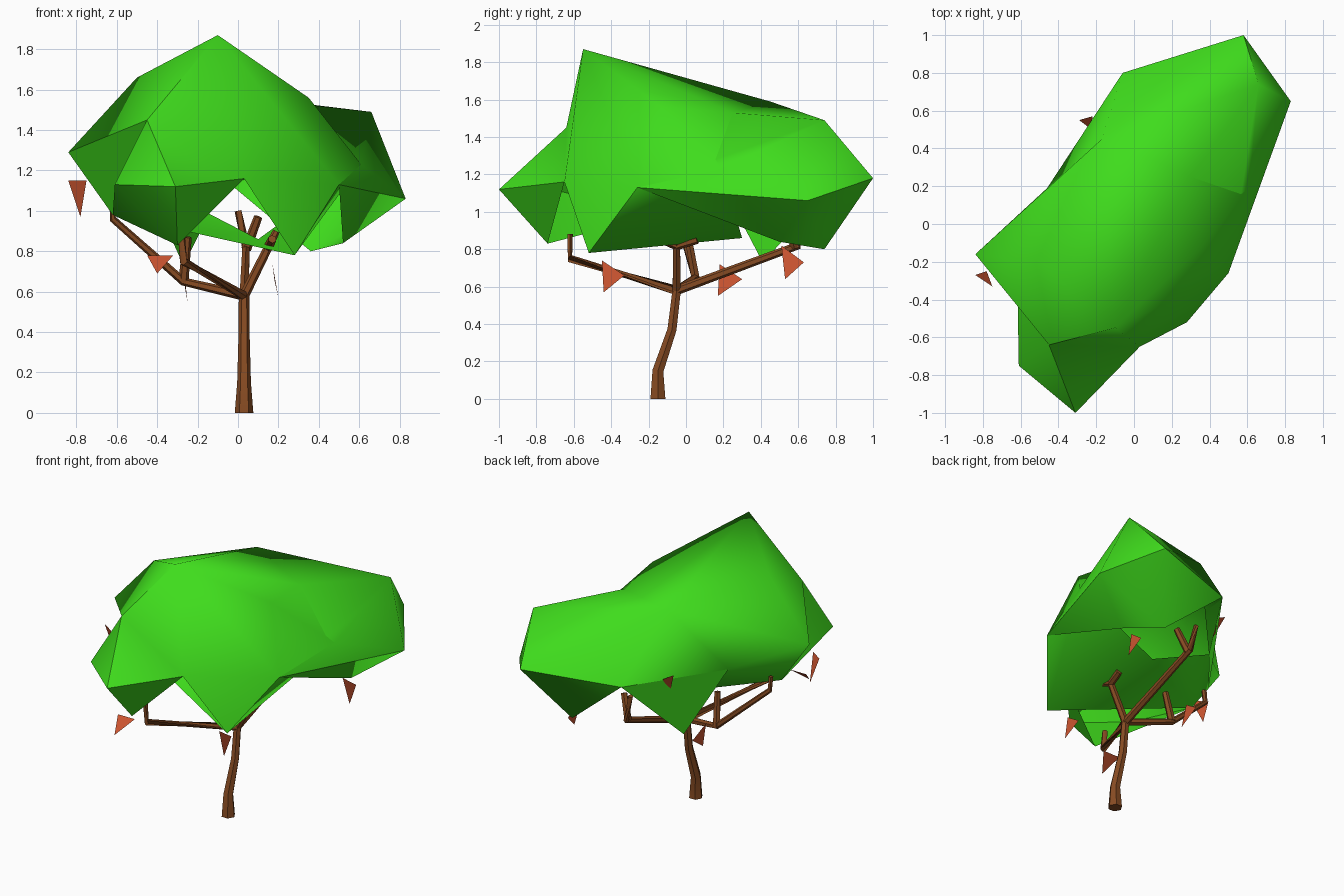
import bpy, bmesh, math
from mathutils import Vector as V

if "Cube" in bpy.data.objects:
    bpy.data.objects.remove(bpy.data.objects["Cube"])


def material(name, rgb):
    m = bpy.data.materials.new(name)
    m.diffuse_color = (*rgb, 1)
    m.use_nodes = True
    m.node_tree.nodes["Principled BSDF"].inputs["Base Color"].default_value = m.diffuse_color
    return m


GREEN = material("foliage_green", (0.05, 0.72, 0.012))
BARK = material("bark_brown", (0.24, 0.07, 0.016))
RUST = material("leaf_rust", (0.6, 0.09, 0.03))


def finish(name, bm, mat, angle=None):
    me = bpy.data.meshes.new(name)
    bm.to_mesh(me)
    bm.free()
    me.materials.append(mat)
    ob = bpy.data.objects.new(name, me)
    bpy.context.collection.objects.link(ob)
    if angle:
        bpy.ops.object.select_all(action='DESELECT')
        ob.select_set(True)
        bpy.context.view_layer.objects.active = ob
        bpy.ops.object.shade_smooth_by_angle(angle=math.radians(angle))
    return ob


# Canopy: named corner points shared by overlapping clumps
P = dict(
    apex=(-.10, -.55, 1.87), left=(-.84, -.16, 1.29), brow=(-.45, -.64, 1.45),
    top_left=(-.50, -.21, 1.66), top_right=(.35, -.13, 1.56), saddle=(.30, .25, 1.53),
    top_back=(-.17, .45, 1.59), right=(.61, .19, 1.23), right_low=(.50, -.26, 1.13),
    tip_front=(.28, -.52, .78), notch=(.03, -.65, 1.16), left_low=(-.62, -.17, .98),
    back_left=(-.46, .19, 1.15), under=(.10, .30, .86),
    back_top=(.66, .74, 1.49), back_right=(.83, .65, 1.06), back_end=(.58, 1.0, 1.18),
    back_side=(-.06, .80, 1.15), tip_back=(.36, .74, .80), tip_right=(.52, .50, .84),
    front_end=(-.31, -1.0, 1.12), front_left=(-.61, -.75, 1.13), tip_left=(-.30, -.74, .83),
    tip_flap=(-.27, .41, .73))

# Each clump: its corners, and the rim corners between which the underside is open
CLUMPS = [
    ("apex left brow top_left top_right saddle top_back right right_low tip_front "
     "notch left_low back_left under", ""),
    ("top_back saddle back_top back_right back_end back_side tip_back tip_right right "
     "right_low back_left", "right right_low tip_right tip_back back_side back_left"),
    ("brow front_left front_end tip_left notch left_low", "tip_left notch left_low"),
]


def hull_faces(names):
    bm = bmesh.new()
    for n in names.split():
        bm.verts.new(P[n])
    res = bmesh.ops.convex_hull(bm, input=bm.verts[:])
    loose = {v for v in res["geom_interior"] + res["geom_unused"]
             if isinstance(v, bmesh.types.BMVert)}
    bmesh.ops.delete(bm, geom=list(loose), context='VERTS')
    bmesh.ops.recalc_face_normals(bm, faces=bm.faces[:])
    out = [([v.co.copy() for v in f.verts], f.normal.copy(), f.calc_center_median())
           for f in bm.faces]
    bm.free()
    return out


hulls = [hull_faces(c) for c, _ in CLUMPS]
canopy = bmesh.new()
for i, (corners, rim) in enumerate(CLUMPS):
    rim_pts = [V(P[n]) for n in rim.split()]
    for pts, normal, mid in hulls[i]:
        open_face = rim_pts and normal.z < -.1 and all(
            any((p - r).length < .001 for r in rim_pts) for p in pts)
        # the flared skirt on the right stays
        if open_face and min(p.x for p in pts) > .4:
            open_face = False
        buried = any(all((mid - c).dot(n) < .002 for _, n, c in h)
                     for j, h in enumerate(hulls) if j != i)
        if not open_face and not buried:
            canopy.faces.new([canopy.verts.new(p) for p in pts])
# Hanging flap at the back left
canopy.faces.new([canopy.verts.new(P[n]) for n in ("back_side", "back_left", "tip_flap")])
bmesh.ops.remove_doubles(canopy, verts=canopy.verts[:], dist=.0005)
finish("canopy", canopy, GREEN, 55)


# Trunk and branches: six-sided tapered tubes
def tube(bm, path, radii, sides=6):
    path = [V(p) for p in path]
    rings = []
    for i, p in enumerate(path):
        d = (path[min(i + 1, len(path) - 1)] - path[max(i - 1, 0)]).normalized()
        if p.z == 0:
            d = V((0, 0, 1))
        a = d.cross(V((0, 1, 0)) if abs(d.y) < .8 else V((1, 0, 0))).normalized()
        b = d.cross(a)
        rings.append([bm.verts.new(p + radii[i] * (a * math.cos(t) + b * math.sin(t)))
                      for t in (math.tau * k / sides for k in range(sides))])
    for r, s in zip(rings, rings[1:]):
        for k in range(sides):
            bm.faces.new((r[k], r[(k + 1) % sides], s[(k + 1) % sides], s[k]))
    bm.faces.new(rings[0][::-1])
    bm.faces.new(rings[-1])


FORK = (.03, -.05, .58)
wood = bmesh.new()
tube(wood, [(.03, -.15, 0), (.03, -.15, .15), (.03, -.075, .37), FORK],
     [.046, .034, .028, .026])
BRANCHES = [
    [FORK, (.04, .60, .82), (.0, .61, 1.0)],
    [(.04, .58, .81), (.10, .54, .97)],
    [FORK, (-.27, -.62, .75), (-.28, -.62, .88)],
    [FORK, (-.27, .05, .65), (-.62, -.04, .96), (-.62, -.05, 1.05)],
    [(-.27, .05, .65), (-.25, .01, .87)],
    [FORK, (.16, -.05, .84), (.19, -.05, .90)],
    [(.15, -.05, .82), (.17, -.15, .86)],
    [(.15, -.05, .82), (.17, .06, .85)],
]
for path in BRANCHES:
    tube(wood, path, [.025 - .004 * min(i, 2) for i in range(len(path))])
bmesh.ops.recalc_face_normals(wood, faces=wood.faces[:])
finish("trunk_and_branches", wood, BARK, 50)

# Falling leaves: single triangles
LEAVES = [
    [(-.84, -.27, 1.15), (-.75, -.33, 1.15), (-.78, -.25, .97)],
    [(-.45, -.68, .78), (-.32, -.68, .78), (-.40, -.79, .69)],
    [(.17, -.45, .74), (.18, -.33, .66), (.20, -.44, .57)],
    [(-.28, .18, .72), (-.26, .30, .64), (-.25, .17, .55)],
    [(.45, .51, .82), (.47, .63, .73), (.49, .53, .64)],
    [(-.29, .55, 1.20), (-.22, .57, 1.16), (-.225, .50, 1.04)],
]
leaves = bmesh.new()
for tri in LEAVES:
    leaves.faces.new([leaves.verts.new(p) for p in tri])
finish("falling_leaves", leaves, RUST)
